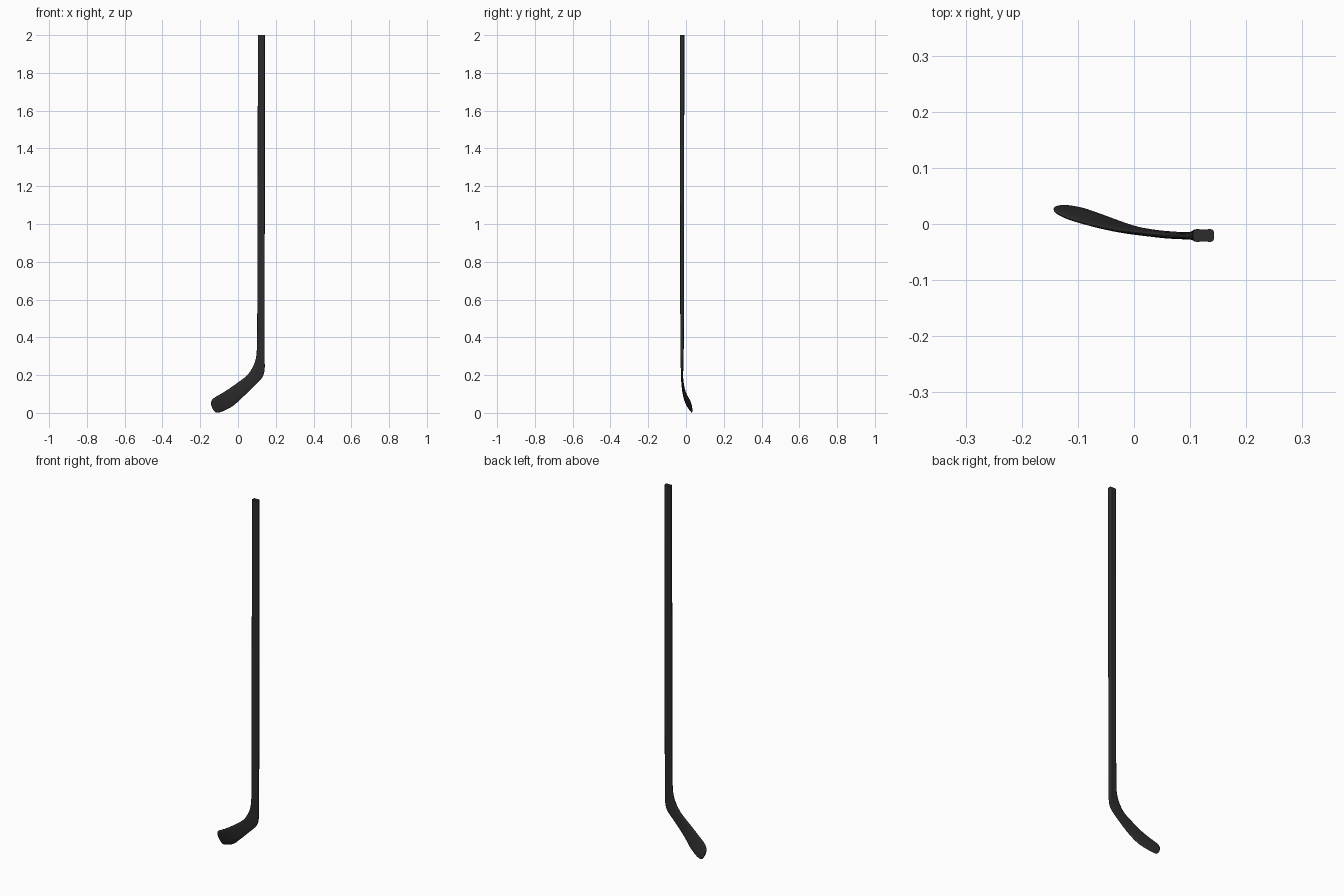
import bpy, bmesh
from mathutils import Vector

if "Cube" in bpy.data.objects:
    bpy.data.objects.remove(bpy.data.objects["Cube"])

mat = bpy.data.materials.new("charcoal black")
mat.diffuse_color = (0.025, 0.025, 0.025, 1)
mat.use_nodes = True
mat.node_tree.nodes["Principled BSDF"].inputs["Base Color"].default_value = mat.diffuse_color

# Unit outline (u = across width, v = thickness): rounded box, slightly hollow long sides
quarter = [(0.0, 0.90), (0.22, 0.91), (0.42, 0.97), (0.62, 1.0), (0.80, 0.95),
           (0.93, 0.80), (1.0, 0.5)]
half = quarter + [(u, -v) for u, v in reversed(quarter)]
OUTLINE = half + [(-u, v) for u, v in reversed(half[1:-1])]
# Lens-like outline for the blade, same point count
OVAL = [(u, (1 if v > 0 else -1) * max(0.12, (1 - abs(u) ** 3) ** 0.5)) for u, v in OUTLINE]


def loft(name, rings):
    bm = bmesh.new()
    loops = []
    for a, b, t, k in rings:
        c, u = (a + b) / 2, (b - a) / 2
        n = u.cross(Vector((u.z, 0, -u.x))).cross(u)
        n = Vector((0, 1, 0)) - u * (u.y / u.length_squared)
        n.normalize()
        loops.append([bm.verts.new(c + u * ((1 - k) * p[0] + k * q[0])
                                   + n * (t / 2 * ((1 - k) * p[1] + k * q[1])))
                      for p, q in zip(OUTLINE, OVAL)])
    m = len(OUTLINE)
    for r, s in zip(loops, loops[1:]):
        for i in range(m):
            bm.faces.new((r[i], r[(i + 1) % m], s[(i + 1) % m], s[i]))
    bm.faces.new(loops[0])
    bm.faces.new(loops[-1][::-1])
    bmesh.ops.recalc_face_normals(bm, faces=bm.faces[:])
    me = bpy.data.meshes.new(name)
    bm.to_mesh(me)
    bm.free()
    ob = bpy.data.objects.new(name, me)
    bpy.context.collection.objects.link(ob)
    me.materials.append(mat)
    bpy.ops.object.select_all(action='DESELECT')
    ob.select_set(True)
    bpy.context.view_layer.objects.active = ob
    bpy.ops.object.shade_smooth_by_angle(angle=0.7)
    return ob


# Stations: lower edge xyz, upper edge xyz, thickness, blend towards blade outline
S = [
    (.141, -.0205, .54, .102, -.0205, .54, .020, 0),
    (.141, -.0205, .42, .101, -.0205, .42, .019, 0),
    (.141, -.0208, .30, .099, -.0208, .325, .017, .1),
    (.1405, -.021, .225, .091, -.021, .275, .014, .3),
    (.126, -.0205, .184, .073, -.0215, .233, .0125, .6),
    (.090, -.019, .146, .045, -.0205, .196, .0115, .9),
    (.050, -.0155, .107, .005, -.016, .165, .011, 1),
    (.010, -.008, .069, -.031, -.0115, .139, .011, 1),
    (-.025, .004, .038, -.067, -.0045, .115, .011, 1),
    (-.060, .017, .018, -.100, .004, .095, .011, 1),
    (-.088, .0265, .006, -.124, .012, .081, .011, 1),
    (-.112, .031, .001, -.139, .020, .066, .010, 1),
    (-.126, .0315, .009, -.143, .025, .052, .008, 1),
    (-.134, .031, .021, -.1425, .028, .042, .005, 1),
]


def spline(p0, p1, p2, p3, t):
    return 0.5 * (2 * p1 + (p2 - p0) * t + (2 * p0 - 5 * p1 + 4 * p2 - p3) * t * t
                  + (3 * p1 - p0 - 3 * p2 + p3) * t ** 3)


# Shaft rings followed by smoothly interpolated blade rings
rows = [(.1425, -.0205, 2, .1055, -.0205, 2, .023, 0),
        (.142, -.0205, 1.2, .1035, -.0205, 1.2, .022, 0)]
for i in range(len(S) - 1):
    q = [S[max(i - 1, 0)], S[i], S[i + 1], S[min(i + 2, len(S) - 1)]]
    rows += [tuple(spline(*v, j / 4) for v in zip(*q)) for j in range(4)]
rows.append(S[-1])
loft("hockey_stick_shaft_and_blade",
     [(Vector(r[:3]), Vector(r[3:6]), r[6], min(max(r[7], 0), 1)) for r in rows])
